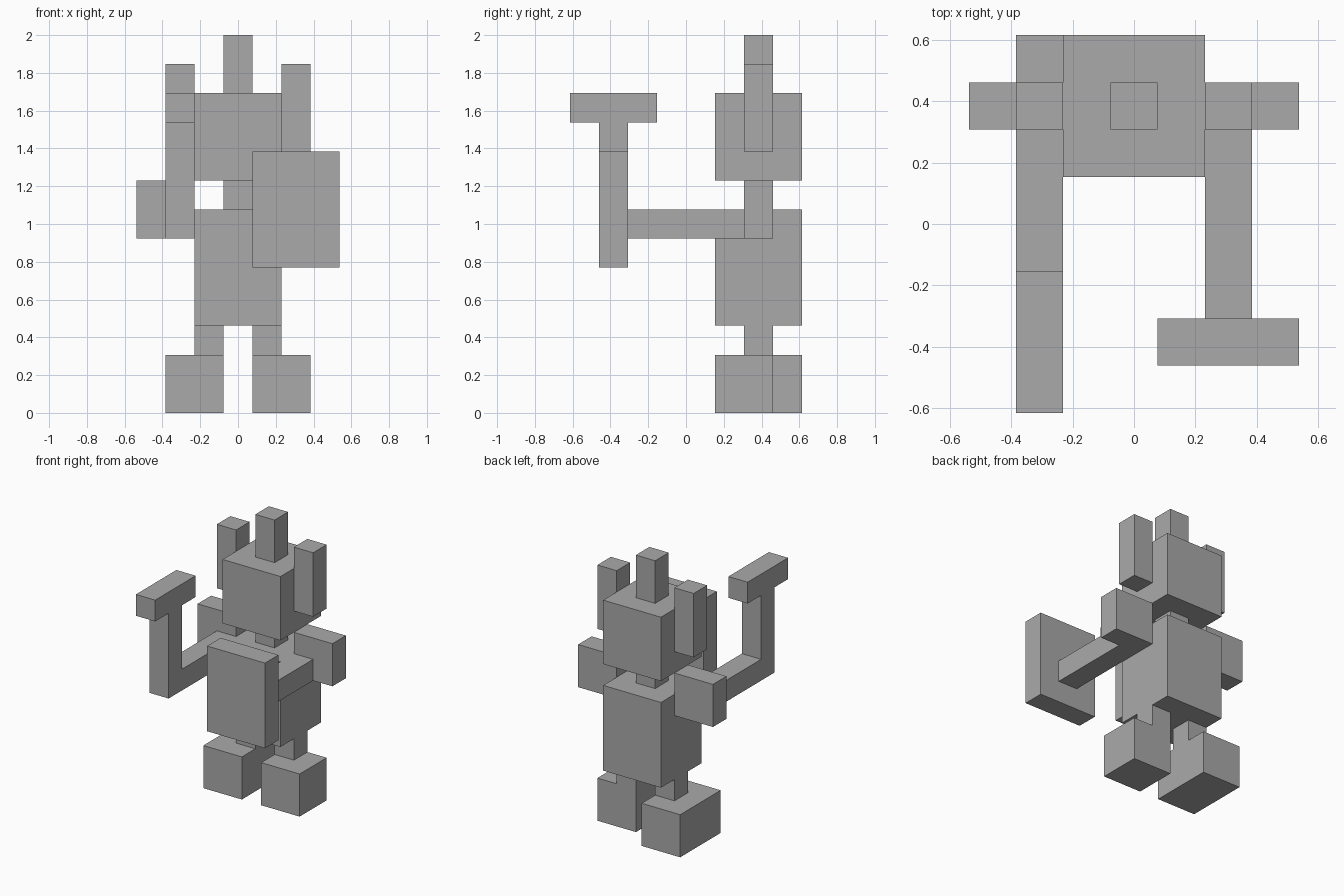
import bpy
import bmesh
from mathutils import Vector

if "Cube" in bpy.data.objects:
    bpy.data.objects.remove(bpy.data.objects["Cube"])

U = 2 / 13  # one block
ORIGIN = Vector((-3.5, -4.0, 0.0))  # block grid corner, in blocks

grey = bpy.data.materials.new("stone_grey")
grey.diffuse_color = (0.4, 0.4, 0.4, 1)
grey.use_nodes = True
grey.node_tree.nodes["Principled BSDF"].inputs["Base Color"].default_value = grey.diffuse_color


def prism(name, outline, x0, x1):
    """Extrude a (y, z) outline from x0 to x1, all in block units."""
    bm = bmesh.new()
    verts = [bm.verts.new((Vector((x0, y, z)) + ORIGIN) * U) for y, z in outline]
    face = bm.faces.new(verts)
    side = bmesh.ops.extrude_face_region(bm, geom=[face])["geom"]
    moved = [g for g in side if isinstance(g, bmesh.types.BMVert)]
    bmesh.ops.translate(bm, verts=moved, vec=((x1 - x0) * U, 0, 0))
    bmesh.ops.recalc_face_normals(bm, faces=bm.faces)
    mesh = bpy.data.meshes.new(name)
    bm.to_mesh(mesh)
    bm.free()
    mesh.materials.append(grey)
    obj = bpy.data.objects.new(name, mesh)
    bpy.context.collection.objects.link(obj)
    return obj


def box(name, x, y, z):
    return prism(name, [(y[0], z[0]), (y[1], z[0]), (y[1], z[1]), (y[0], z[1])], *x)


# Body and head
box("torso", (2, 5), (5, 8), (3, 7))
box("neck", (3, 4), (6, 7), (7, 8))
box("head", (2, 5), (5, 8), (8, 11))
box("crest", (3, 4), (6, 7), (11, 13))

# Paired parts: each left x range is mirrored across the 7-block width
for side in ("left", "right"):
    def span(a, b):
        return (a, b) if side == "left" else (7 - b, 7 - a)

    box(side + "_horn", span(1, 2), (6, 7), (9, 12))
    box(side + "_shoulder", span(0, 2), (6, 7), (6, 8))
    box(side + "_leg", span(2, 3), (6, 7), (2, 3))
    # The left foot reaches one block further back
    box(side + "_foot", span(1, 3), (5, 8 if side == "left" else 7), (0, 2))

# Left forearm bending up into a hammer
prism("forearm_and_hammer",
      [(6, 6), (6, 7), (2, 7), (2, 10), (3, 10), (3, 11),
       (0, 11), (0, 10), (1, 10), (1, 6)], 1, 2)

# Right forearm holding a shield
box("right_forearm", (5, 6), (2, 6), (6, 7))
box("shield", (4, 7), (1, 2), (5, 9))
